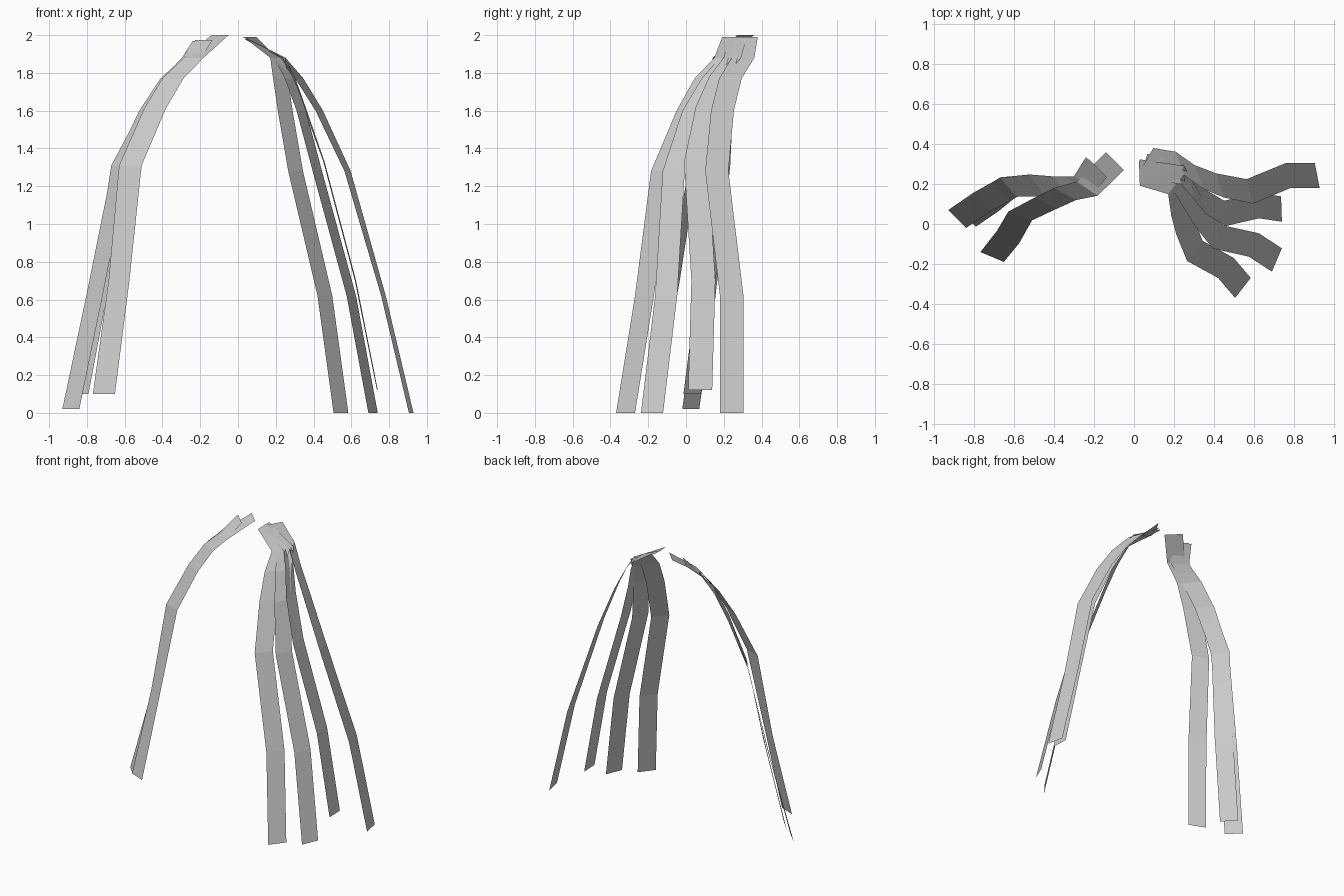
import bpy
from math import cos, sin, radians

HALF = 0.0635  # half the ribbon width, constant along every strand

# Heights of the cross rows, tip of the strand up to the root
LONG = (0.0, 0.62, 1.28, 1.60, 1.77, 1.88, 1.99)
SHORT = (0.12, 0.70, 1.33, 1.62, 1.78, 1.88, 1.98)
LEFT_LONG = (0.02, 0.62, 1.30, 1.60, 1.77, 1.87, 1.97)
LEFT_SHORT = (0.10, 0.70, 1.31, 1.61, 1.77, 1.88, 2.0)


def strand(name, heights, rows):
    """Flat ribbon: each row is centre x, centre y, heading of the cross edge."""
    verts = []
    for (x, y, a), z in zip(rows, heights):
        dx, dy = HALF * cos(radians(a)), HALF * sin(radians(a))
        verts += [(x - dx, y - dy, z), (x + dx, y + dy, z)]
    faces = [(2 * i, 2 * i + 1, 2 * i + 3, 2 * i + 2) for i in range(len(rows) - 1)]
    mesh = bpy.data.meshes.new(name)
    mesh.from_pydata(verts, [], faces)
    mesh.update()
    obj = bpy.data.objects.new(name, mesh)
    bpy.context.collection.objects.link(obj)
    return obj


# Right bunch, back to front
strand("right_strand_back", LONG, [
    (.917, .242, -79), (.77, .242, -79), (.58, .163, -75), (.43, .193, -72),
    (.325, .235, -70), (.23, .302, -70), (.065, .325, -120)])
strand("right_strand_mid_back", SHORT, [
    (.738, .075, -88), (.622, .092, -87), (.455, .053, -87), (.352, .115, -85),
    (.29, .185, -80), (.22, .26, -75), (.05, .29, -105)])
strand("right_strand_mid_front", LONG, [
    (.715, -.18, -113), (.60, -.105, -113), (.42, -.065, -113), (.335, .04, -113),
    (.275, .14, -115), (.22, .235, -118), (.03, .26, -90)])
strand("right_strand_front", LONG, [
    (.545, -.32, -128), (.46, -.22, -128), (.305, -.135, -128), (.25, 0, -128),
    (.225, .095, -128), (.21, .20, -128), (.027, .255, -88)])

# Left bunch
strand("left_strand_back", LEFT_LONG, [
    (-.885, .025, -45), (-.76, .11, -47), (-.625, .185, -50), (-.487, .195, -56),
    (-.37, .19, -50), (-.25, .20, -35), (-.195, .29, -45)])
strand("left_strand_middle", LEFT_SHORT[:6] + (1.975,), [
    (-.835, .033, -47), (-.722, .11, -47), (-.63, .185, -50), (-.475, .19, -55),
    (-.36, .187, -50), (-.245, .20, -35), (-.18, .28, -45)])
strand("left_strand_front", LEFT_SHORT, [
    (-.71, -.165, -23), (-.63, -.065, -30), (-.57, .04, -20), (-.44, .105, -25),
    (-.345, .15, -28), (-.235, .177, -34), (-.095, .315, -45)])
